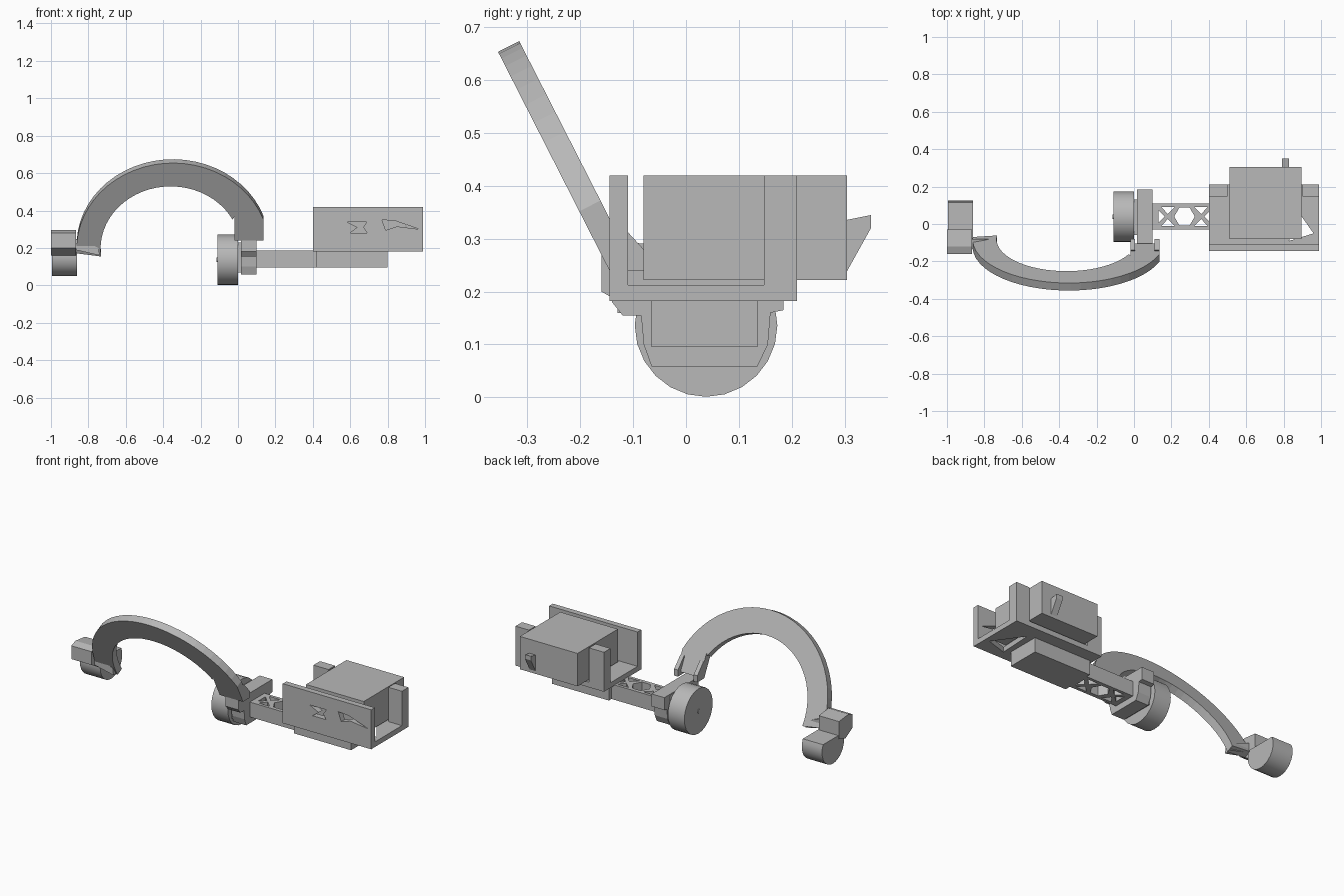
import bpy, bmesh, math
from mathutils import Vector

cube = bpy.data.objects.get("Cube")
if cube:
    bpy.data.objects.remove(cube, do_unlink=True)

grey = bpy.data.materials.new("matte_grey")
grey.use_nodes = True
grey.diffuse_color = (0.48, 0.48, 0.48, 1)
grey.node_tree.nodes["Principled BSDF"].inputs["Base Color"].default_value = (0.48, 0.48, 0.48, 1)

# Ways of placing a 2D profile (a, b) at depth d
PLACE = {
    "x": lambda a, b, d: Vector((d, a, b)),
    "y": lambda a, b, d: Vector((a, d, b)),
    "z": lambda a, b, d: Vector((a, b, d)),
}
TILT = math.radians(27)


def tilted(a, b, d):
    s, c = math.sin(TILT), math.cos(TILT)
    return Vector((a, -0.122 - b * s + d * c, 0.195 + b * c + d * s))


def prism(name, pts, lo, hi, place, smooth=False):
    bm = bmesh.new()
    face = bm.faces.new([bm.verts.new(place(a, b, lo)) for a, b in pts])
    step = place(0, 0, hi) - place(0, 0, lo)
    ext = bmesh.ops.extrude_face_region(bm, geom=[face], use_keep_orig=True)
    moved = [g for g in ext["geom"] if isinstance(g, bmesh.types.BMVert)]
    bmesh.ops.translate(bm, verts=moved, vec=step)
    bmesh.ops.recalc_face_normals(bm, faces=bm.faces)
    mesh = bpy.data.meshes.new(name)
    bm.to_mesh(mesh)
    bm.free()
    mesh.materials.append(grey)
    obj = bpy.data.objects.new(name, mesh)
    bpy.context.collection.objects.link(obj)
    if smooth:
        bpy.ops.object.select_all(action="DESELECT")
        obj.select_set(True)
        bpy.context.view_layer.objects.active = obj
        bpy.ops.object.shade_smooth_by_angle(angle=math.radians(30))
    return obj


def box(name, x, y, z):
    return prism(name, [(x[0], y[0]), (x[1], y[0]), (x[1], y[1]), (x[0], y[1])], *z, PLACE["z"])


def arc(ca, cb, r, start, end, n):
    angles = [math.radians(start + (end - start) * i / n) for i in range(n + 1)]
    return [(ca + r * math.cos(t), cb + r * math.sin(t)) for t in angles]


def cut(obj, cutters):
    for c in cutters:
        c.hide_render = True
        mod = obj.modifiers.new("cut", "BOOLEAN")
        mod.operation, mod.solver, mod.object = "DIFFERENCE", "EXACT", c
    bpy.context.view_layer.update()
    mesh = bpy.data.meshes.new_from_object(obj.evaluated_get(bpy.context.evaluated_depsgraph_get()))
    obj.modifiers.clear()
    obj.data = mesh
    for c in cutters:
        bpy.data.objects.remove(c, do_unlink=True)


# Servo cradle: floor, front wall with torn openings, two back posts
floor = box("cradle_floor", (0.4, 0.99), (-0.145, 0.21), (0.182, 0.213))
cut(floor, [prism("floor_cutter", [(0.83, -0.09), (0.96, -0.05), (0.84, 0.12)], 0.1, 0.3, PLACE["z"])])
wall = box("cradle_front_wall", (0.4, 0.99), (-0.145, -0.11), (0.213, 0.42))
cut(wall, [
    prism("slot_cutter_a", [(0.58, 0.34), (0.69, 0.34), (0.67, 0.31), (0.69, 0.28), (0.6, 0.28), (0.64, 0.31)],
          -0.2, -0.1, PLACE["y"]),
    prism("slot_cutter_b", [(0.77, 0.35), (0.84, 0.345), (0.97, 0.3), (0.85, 0.315), (0.79, 0.295)],
          -0.2, -0.1, PLACE["y"]),
])
for side, x in (("inner", (0.4, 0.5)), ("outer", (0.9, 0.99))):
    box(side + "_cradle_post", x, (0.148, 0.21), (0.213, 0.42))

# Servo body with its wedge-shaped plug
box("servo_body", (0.51, 0.895), (-0.08, 0.305), (0.222, 0.42))
prism("servo_plug", [(0.3, 0.23), (0.35, 0.32), (0.35, 0.345), (0.3, 0.335)], 0.79, 0.83, PLACE["x"])

# Forearm: solid end block and a lighter truss
box("arm_end_block", (0.42, 0.8), (-0.065, 0.135), (0.095, 0.185))
truss = box("arm_truss", (0.09, 0.43), (-0.03, 0.11), (0.095, 0.185))
holes = [prism("hex_cutter", arc(0.27, 0.04, 0.055, 0, 300, 5), 0, 0.3, PLACE["z"])]
for sx in (-1, 1):
    for sy in (-1, 1):
        tri = [(0.27 + sx * 0.05, 0.04 + sy * 0.052), (0.27 + sx * 0.125, 0.04 + sy * 0.052),
               (0.27 + sx * 0.09, 0.04 + sy * 0.014)]
        holes.append(prism("triangle_cutter", tri, 0, 0.3, PLACE["z"]))
    holes.append(prism("side_cutter", [(0.27 + sx * 0.14, 0.075), (0.27 + sx * 0.14, 0.005),
                                       (0.27 + sx * 0.105, 0.04)], 0, 0.3, PLACE["z"]))
cut(truss, holes)

# Joint drum and bracket
prism("joint_drum", arc(0.038, 0.136, 0.135, 0, 345, 23), -0.11, 0.0, PLACE["x"], True)
prism("drum_cap", arc(0.038, 0.136, 0.012, 0, 330, 11), -0.114, -0.108, PLACE["x"])
prism("joint_bracket",
      [(-0.14, 0.24), (-0.14, 0.18), (-0.12, 0.155), (-0.085, 0.155), (-0.08, 0.1), (-0.065, 0.058),
       (0.135, 0.058), (0.155, 0.1), (0.16, 0.16), (0.185, 0.165), (0.185, 0.24)],
      0.015, 0.1, PLACE["x"])
box("bracket_hub", (-0.01, 0.02), (-0.06, 0.13), (0.07, 0.23))

# Tilted arch ending in a straight foot
outer = arc(-0.348, 0, 0.515, 20, 183, 26)
inner = arc(-0.36, 0, 0.375, 187, 28, 26)
prism("arch_arm", [(0.135, 0.05)] + outer + inner + [(-0.02, 0.19), (-0.02, 0.05)],
      0, 0.045, tilted)
for side, x in (("left", 0.11), ("right", -0.02)):
    prism(side + "_clevis_fin", [(-0.145, 0.24), (-0.17, 0.3), (-0.14, 0.345), (-0.08, 0.28), (-0.08, 0.24)],
          x, x + 0.025, PLACE["x"])

# Far end: mount block, half drum and foot wedge
prism("end_mount", [(-0.16, 0.2), (-0.16, 0.28), (-0.12, 0.295), (-0.03, 0.285), (-0.03, 0.18), (-0.09, 0.16)],
      -1.0, -0.865, PLACE["x"])
prism("end_drum", arc(0.02, 0.155, 0.105, 155, 385, 18), -0.995, -0.86, PLACE["x"], True)
prism("foot_wedge", [(-0.87, 0.25), (-0.87, 0.19), (-0.74, 0.16), (-0.745, 0.2), (-0.8, 0.225)],
      -0.13, -0.08, PLACE["y"])
